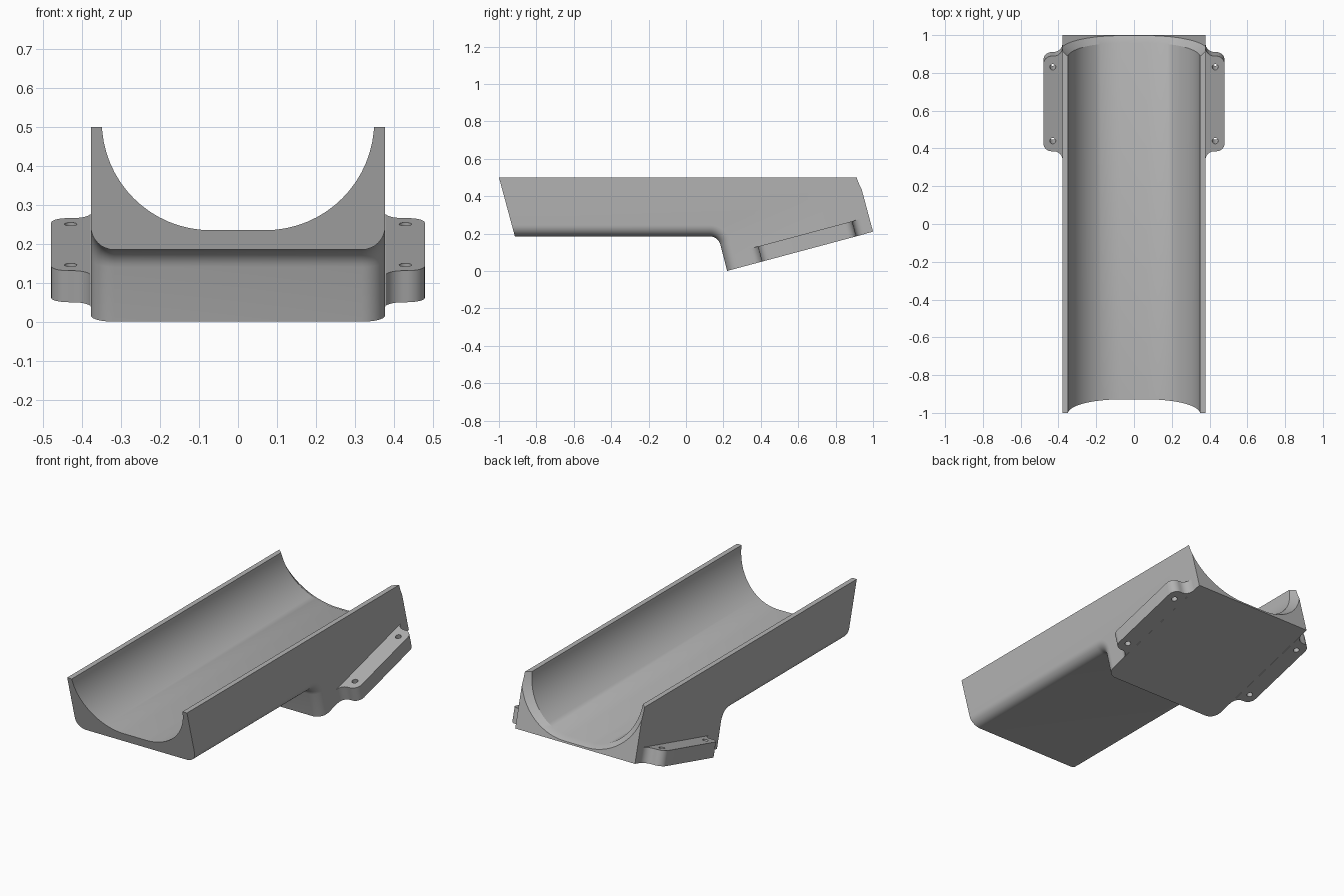
import bpy, bmesh, math
from mathutils import Matrix, Vector

if "Cube" in bpy.data.objects:
    bpy.data.objects.remove(bpy.data.objects["Cube"])

TILT = math.radians(15)
T = math.tan(TILT)

grey = bpy.data.materials.new("plain grey")
grey.diffuse_color = (0.45, 0.45, 0.45, 1)
grey.use_nodes = True
grey.node_tree.nodes["Principled BSDF"].inputs["Base Color"].default_value = grey.diffuse_color


def arc(cx, cy, r, a0, a1, n=8):
    """Points along a circular arc, angles in degrees."""
    return [(cx + r * math.cos(math.radians(a0 + (a1 - a0) * i / n)),
             cy + r * math.sin(math.radians(a0 + (a1 - a0) * i / n))) for i in range(n + 1)]


def make(name, bm):
    bmesh.ops.recalc_face_normals(bm, faces=bm.faces)
    me = bpy.data.meshes.new(name)
    bm.to_mesh(me)
    bm.free()
    ob = bpy.data.objects.new(name, me)
    bpy.context.collection.objects.link(ob)
    me.materials.append(grey)
    return ob


def loft(rings):
    """Closed solid through a list of rings with equal point counts."""
    bm = bmesh.new()
    loops = [[bm.verts.new(p) for p in ring] for ring in rings]
    n = len(loops[0])
    for a, b in zip(loops, loops[1:]):
        for i in range(n):
            j = (i + 1) % n
            bm.faces.new((a[i], a[j], b[j], b[i]))
    bm.faces.new(loops[0])
    bm.faces.new(loops[-1])
    return bm


def cut(ob, cutter):
    mod = ob.modifiers.new("cut", 'BOOLEAN')
    mod.operation, mod.solver, mod.object = 'DIFFERENCE', 'EXACT', cutter
    bpy.context.view_layer.objects.active = ob
    bpy.ops.object.modifier_apply(modifier=mod.name)
    bpy.data.objects.remove(cutter)


def smooth(ob):
    bpy.ops.object.select_all(action='DESELECT')
    ob.select_set(True)
    bpy.context.view_layer.objects.active = ob
    bpy.ops.object.shade_smooth_by_angle(angle=math.radians(25))


def back(z):
    return 1 - (z - 0.21) * T


# Trough body: side profile across the width, with a filleted step to the tilted base
W = 0.378
side = [(-1, 0.5), (-0.915, 0.185)] + arc(0.126, 0.125, 0.06, 90, 15) + \
       [(0.22, 0.0), (1, 0.21), (back(0.5), 0.5)]
bm = loft([[(x, y, z) for y, z in side] for x in (-W, W)])

# Round the lower side edges from the front end down to the base
last = 1 + 9 + 1
bm.verts.ensure_lookup_table()
n = len(side)
chain = [bm.edges.get((bm.verts[s * n + i], bm.verts[s * n + i + 1]))
         for s in (0, 1) for i in range(1, last)]
bmesh.ops.recalc_face_normals(bm, faces=bm.faces)
bmesh.ops.bevel(bm, geom=chain, offset=0.06, offset_type='OFFSET', segments=8,
                profile=0.5, affect='EDGES', clamp_overlap=False)
body = make("trough_body", bm)


# Channel with a flared mouth at the tilted back end
def channel(rx, rz, place):
    right = [(0.07 + rx * c, 0.515 + rz * s) for c, s in arc(0, 0, 1, -90, 0, 16)]
    right.append((0.07 + rx, 0.65))
    ring = [(-x, z) for x, z in reversed(right)] + right
    return [(x, place(z), z) for x, z in ring]


def flare(t):
    k = (t + 0.035) / 0.035
    return channel(0.28 + 0.04 * k, 0.28 + 0.015 * k, lambda z: back(z) + t)


bm = loft([channel(0.28, 0.28, lambda z: -1.3), flare(-0.035), flare(0.01)])
cut(body, make("channel_cutter", bm))
smooth(body)

# Mounting flanges: S-curved ears lying in the tilted base plane, two screw holes each
frame = Matrix.Translation((0, 0.22, 0)) @ Matrix.Rotation(TILT, 4, 'X')
THICK = 0.084
ear = arc(0.425, 0.147, 0.046, 180, 90) + arc(0.435, 0.238, 0.045, -90, 0) + \
      arc(0.435, 0.67, 0.045, 0, 90) + arc(0.425, 0.761, 0.046, -90, -180)
for sx, label in ((1, "right"), (-1, "left")):
    bm = loft([[(sx * min(max(x, W), 0.48), u, w) for x, u in ear] for w in (0, THICK)])
    bmesh.ops.transform(bm, matrix=frame, verts=bm.verts)
    flange = make(label + "_flange", bm)
    for u in (0.25, 0.655):
        bm = loft([[(sx * 0.43 + c, u + s, w) for c, s in arc(0, 0, 0.016, 0, 345, 23)]
                   for w in (-0.05, 0.15)])
        bmesh.ops.transform(bm, matrix=frame, verts=bm.verts)
        cut(flange, make("hole_cutter", bm))
    smooth(flange)
